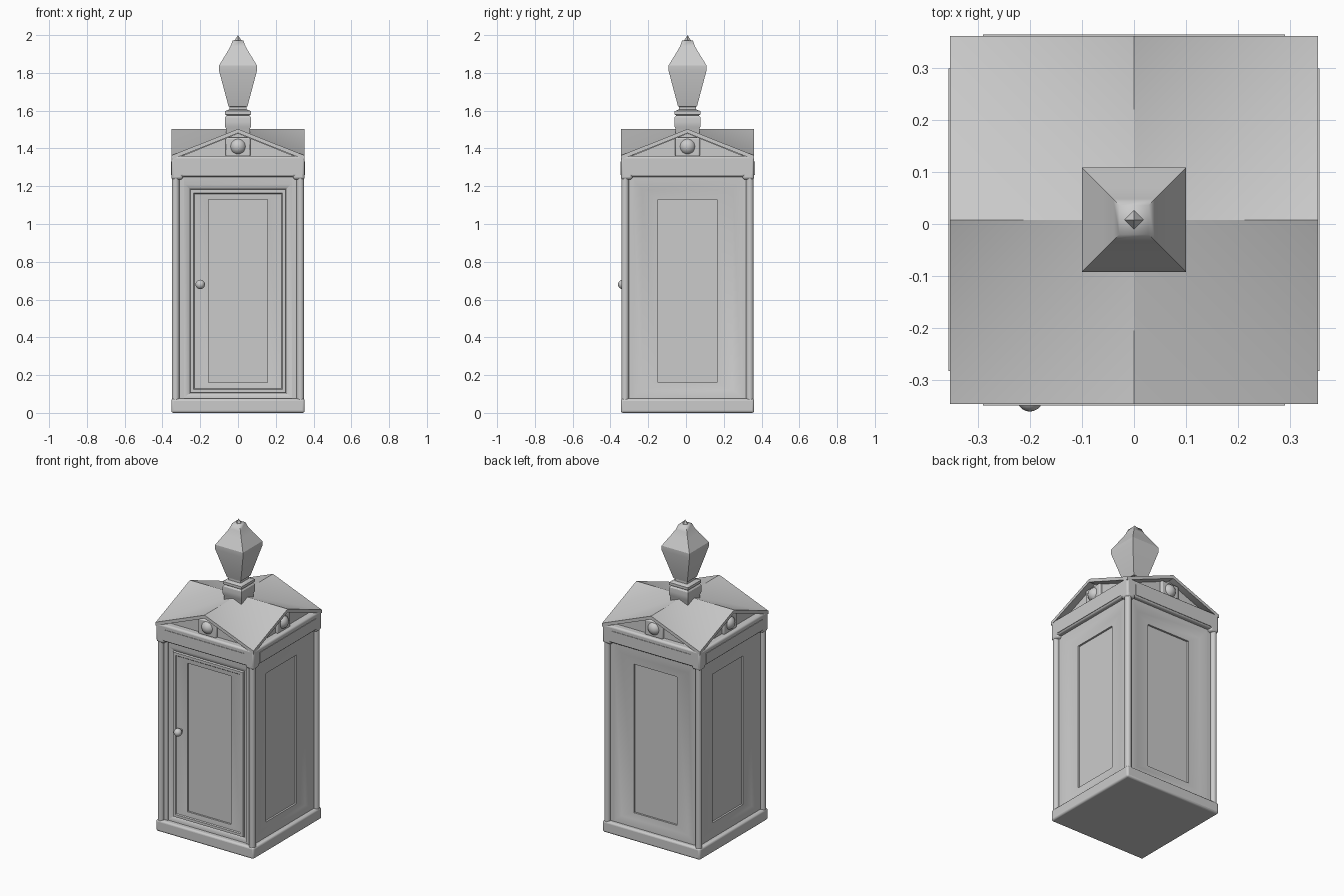
import bpy, bmesh, math
from mathutils import Matrix, Vector

cube = bpy.data.objects.get("Cube")
if cube:
    bpy.data.objects.remove(cube)

CENTRE = Matrix.Translation((0, 0.008, 0))
HALF = 0.353
SIDES = {"front": 0, "left": 90, "back": 180, "right": 270}
COLOUR = (0.6, 0.6, 0.6, 1)

grey = bpy.data.materials.new("plain grey")
grey.use_nodes = True
grey.diffuse_color = COLOUR
grey.node_tree.nodes["Principled BSDF"].inputs["Base Color"].default_value = COLOUR


def finish(name, bm, turn=0, smooth=30, bevel=0, closed=True):
    """Turn a bmesh into a finished object, rotated about the centre axis."""
    if closed:
        bmesh.ops.recalc_face_normals(bm, faces=bm.faces)
    bm.transform(CENTRE @ Matrix.Rotation(math.radians(turn), 4, "Z"))
    mesh = bpy.data.meshes.new(name)
    bm.to_mesh(mesh)
    bm.free()
    mesh.materials.append(grey)
    ob = bpy.data.objects.new(name, mesh)
    bpy.context.collection.objects.link(ob)
    if bevel:
        mod = ob.modifiers.new("rounded edges", "BEVEL")
        mod.width, mod.segments = bevel, 3
    bpy.ops.object.select_all(action="DESELECT")
    ob.select_set(True)
    bpy.context.view_layer.objects.active = ob
    bpy.ops.object.shade_smooth_by_angle(angle=math.radians(smooth))


def box(name, low, high, turn=0, bevel=0):
    bm = bmesh.new()
    low, high = Vector(low), Vector(high)
    size = Matrix.Diagonal((*(high - low), 1))
    bmesh.ops.create_cube(bm, size=1, matrix=Matrix.Translation((low + high) / 2) @ size)
    finish(name, bm, turn, bevel=bevel)


def ball(name, centre, radius, turn=0):
    bm = bmesh.new()
    bmesh.ops.create_uvsphere(bm, u_segments=20, v_segments=12, radius=radius,
                              matrix=Matrix.Translation(centre))
    finish(name, bm, turn)


def square_loft(name, profile, smooth=30):
    """Stack of square sections given as (half width, height)."""
    bm = bmesh.new()
    rings = [[bm.verts.new((x * h, y * h, z)) for x, y in ((-1, -1), (1, -1), (1, 1), (-1, 1))]
             for h, z in profile]
    for a, b in zip(rings, rings[1:]):
        for i in range(4):
            j = (i + 1) % 4
            bm.faces.new((a[i], a[j], b[j], b[i]))
    bm.faces.new(rings[0][::-1])
    bm.faces.new(rings[-1])
    finish(name, bm, smooth=smooth)


def panel(name, rings, turn):
    """Nested rectangles (half width, bottom, top, depth) closed by a pane."""
    bm = bmesh.new()
    loops = [[bm.verts.new(p) for p in ((-w, -d, b), (w, -d, b), (w, -d, t), (-w, -d, t))]
             for w, b, t, d in rings]
    for a, b in zip(loops, loops[1:]):
        for i in range(4):
            j = (i + 1) % 4
            bm.faces.new((a[i], a[j], b[j], b[i]))
    bm.faces.new(loops[-1])
    finish(name, bm, turn, closed=False)


# Base and top beam
box("base", (-HALF, -HALF, 0), (HALF, HALF, 0.075), bevel=0.012)
box("top_beam", (-HALF, -HALF, 1.25), (HALF, HALF, 1.36), bevel=0.012)

# Corner posts with their caps
for sx, cx in ((-1, "right"), (1, "left")):
    for sy, cy in ((-1, "front"), (1, "back")):
        name = f"{cy}_{cx}"
        x, y = sx * 0.305, sy * 0.305
        box(name + "_post", (x - 0.02, y - 0.02, 0.07), (x + 0.02, y + 0.02, 1.26))
        bm = bmesh.new()
        bmesh.ops.create_cone(bm, segments=16, radius1=0.02, radius2=0.02, depth=1.18, cap_ends=True,
                              matrix=Matrix.Translation((sx * 0.33, sy * 0.33, 0.66)))
        finish(name + "_column", bm)
        x, y = sx * 0.322, sy * 0.322
        box(name + "_cap", (x - 0.031, y - 0.031, 1.235), (x + 0.031, y + 0.031, 1.352), bevel=0.014)

# Walls: a door in front, plain framed windows elsewhere
window = [(0.30, 0.07, 1.255, 0.325), (0.285, 0.085, 1.235, 0.325), (0.24, 0.12, 1.18, 0.312),
          (0.157, 0.16, 1.13, 0.307), (0.157, 0.16, 1.13, 0.295)]
door = [(0.30, 0.07, 1.255, 0.32), (0.28, 0.085, 1.21, 0.318), (0.255, 0.105, 1.185, 0.305),
        (0.252, 0.108, 1.182, 0.318), (0.235, 0.125, 1.165, 0.318), (0.23, 0.13, 1.16, 0.312),
        (0.157, 0.16, 1.13, 0.307), (0.157, 0.16, 1.13, 0.295)]
for side, turn in SIDES.items():
    if side == "front":
        panel("front_door", door, turn)
    else:
        panel(side + "_window", window, turn)
    box(side + "_sign_plate", (-0.29, -HALF - 0.003, 1.26), (0.29, -HALF + 0.004, 1.33), turn)
    # Gable ornament
    box(side + "_gable_block", (-0.065, -0.328, 1.355), (0.065, -0.28, 1.458), turn, bevel=0.008)
    ball(side + "_gable_ball", (0, -0.307, 1.41), 0.045, turn)
ball("door_knob", (-0.2, -0.343, 0.68), 0.025)
box("door_knob_stem", (-0.21, -0.335, 0.67), (-0.19, -0.31, 0.69))

# Gable walls
for name, turn in (("front_back_gables", 0), ("side_gables", 90)):
    bm = bmesh.new()
    ends = [[bm.verts.new(p) for p in ((-0.335, y, 1.345), (0.335, y, 1.345), (0, y, 1.48))]
            for y in (-0.31, 0.31)]
    bm.faces.new(ends[0])
    bm.faces.new(ends[1][::-1])
    for i in range(3):
        j = (i + 1) % 3
        bm.faces.new((ends[0][i], ends[0][j], ends[1][j], ends[1][i]))
    finish(name, bm, turn)

# Cross-gabled roof: ridges run to the middle of each side
bm = bmesh.new()
rim = [(0, -1), (1, -1), (1, 0), (1, 1), (0, 1), (-1, 1), (-1, 0), (-1, -1)]
centre = bm.verts.new((0, 0, 1.503))
edge = [bm.verts.new((x * HALF, y * HALF, 1.363 if x and y else 1.503)) for x, y in rim]
for i in range(8):
    bm.faces.new((centre, edge[i], edge[(i + 1) % 8]))
under = bmesh.ops.extrude_face_region(bm, geom=bm.faces[:], use_keep_orig=True)
bmesh.ops.translate(bm, vec=(0, 0, -0.022),
                    verts=[g for g in under["geom"] if isinstance(g, bmesh.types.BMVert)])
finish("roof", bm, smooth=35)

# Finial: pillar with rounded collar, then a tapered lantern and pointed cap
square_loft("finial_pillar", [(0.063, 1.38), (0.063, 1.505), (0.068, 1.515), (0.07, 1.54), (0.068, 1.565),
                              (0.06, 1.575), (0.068, 1.58), (0.068, 1.597), (0.05, 1.605)])
square_loft("finial_lantern", [(0.044, 1.6), (0.044, 1.62), (0.05, 1.622), (0.1, 1.81), (0.1, 1.84)])
square_loft("finial_cap", [(0.1, 1.84), (0.082, 1.87), (0.06, 1.905), (0.04, 1.94), (0.028, 1.972)], smooth=70)
bm = bmesh.new()
bmesh.ops.create_cone(bm, segments=4, radius1=0.021, radius2=0, depth=0.032, cap_ends=True,
                      matrix=Matrix.Translation((0, 0, 1.984)))
finish("finial_tip", bm)
